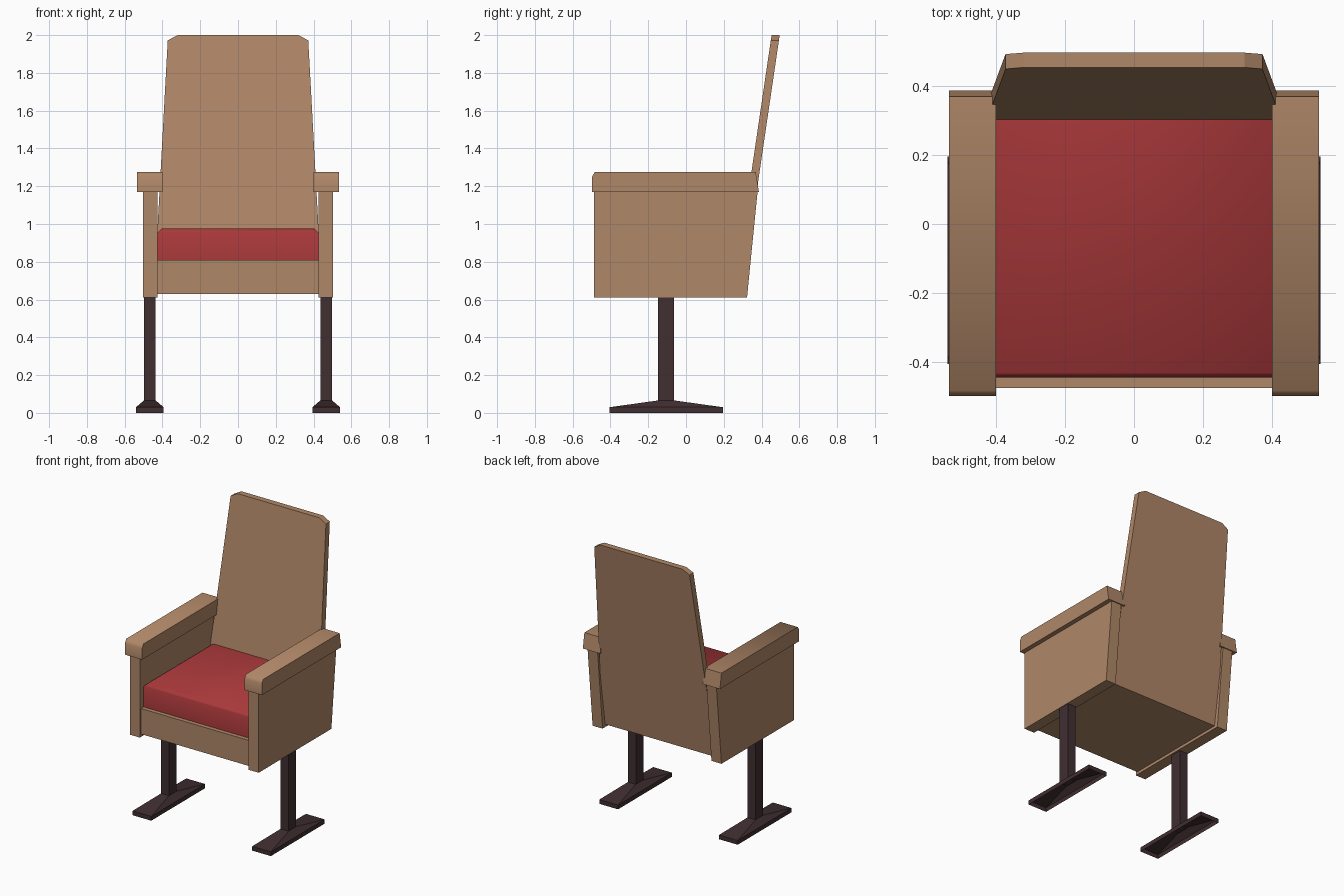
import bpy, bmesh, math

if "Cube" in bpy.data.objects:
    bpy.data.objects.remove(bpy.data.objects["Cube"])


def material(name, rgb):
    m = bpy.data.materials.new(name)
    m.diffuse_color = (*rgb, 1)
    m.use_nodes = True
    m.node_tree.nodes["Principled BSDF"].inputs["Base Color"].default_value = m.diffuse_color
    return m


WOOD = material("tan wood", (0.43, 0.242, 0.137))
RED = material("red fabric", (0.40, 0.04, 0.043))
DARK = material("dark metal", (0.052, 0.028, 0.031))


def finish(name, bm, mat, smooth=None):
    bmesh.ops.recalc_face_normals(bm, faces=bm.faces)
    me = bpy.data.meshes.new(name)
    bm.to_mesh(me)
    bm.free()
    me.materials.append(mat)
    ob = bpy.data.objects.new(name, me)
    bpy.context.collection.objects.link(ob)
    if smooth:
        bpy.ops.object.select_all(action='DESELECT')
        ob.select_set(True)
        bpy.context.view_layer.objects.active = ob
        bpy.ops.object.shade_smooth_by_angle(angle=math.radians(smooth))
    return ob


def loft(name, rings, mat, smooth=None, bottom=True, top=True):
    """Skin a stack of equal-length point rings."""
    bm = bmesh.new()
    vs = [[bm.verts.new(p) for p in r] for r in rings]
    n = len(vs[0])
    for a, b in zip(vs, vs[1:]):
        for i in range(n):
            j = (i + 1) % n
            bm.faces.new((a[i], a[j], b[j], b[i]))
    if bottom:
        bm.faces.new(vs[0][::-1])
    if top:
        bm.faces.new(vs[-1])
    return finish(name, bm, mat, smooth)


def side_profile(name, yz, x0, x1, mat, smooth=None):
    """Extrude a y-z outline along x."""
    return loft(name, [[(x, y, z) for y, z in yz] for x in (x0, x1)], mat, smooth)


def rect(x0, x1, y0, y1, z):
    return [(x0, y0, z), (x1, y0, z), (x1, y1, z), (x0, y1, z)]


# Seat base, with its back end following the lean of the backrest
side_profile("seat_base", [(-0.475, 0.63), (0.27, 0.63), (0.297, 0.81), (-0.475, 0.81)],
             -0.425, 0.425, WOOD)

# Cushion with chamfered top edge
loft("seat_cushion", [rect(-0.425, 0.425, -0.445, 0.29, 0.81),
                      rect(-0.425, 0.425, -0.445, 0.31, 0.955),
                      rect(-0.405, 0.405, -0.43, 0.31, 0.975)], RED, 60)

# Leaning, tapered backrest with clipped top corners
LEAN = 0.147
outline = [(-0.445, 0.63), (0.445, 0.63), (0.372, 1.972), (0.32, 2.0),
           (-0.32, 2.0), (-0.372, 1.972)]
loft("backrest", [[(x, y + (z - 2.0) * LEAN, z) for x, z in outline]
                  for y in (0.453, 0.496)], WOOD)

for s, side in ((-1, "left"), (1, "right")):
    # Side panel
    side_profile(side + "_side_panel",
                 [(-0.488, 0.61), (0.323, 0.61), (0.379, 1.172), (-0.488, 1.172)],
                 s * 0.425, s * 0.503, WOOD)
    # Armrest
    side_profile(side + "_armrest",
                 [(-0.498, 1.17), (0.386, 1.17), (0.369, 1.276), (-0.482, 1.276),
                  (-0.498, 1.25)], s * 0.40, s * 0.535, WOOD, 60)
    # Leg post
    cx = s * 0.467
    loft(side + "_leg_post", [rect(cx - 0.031, cx + 0.031, -0.147, -0.063, z)
                              for z in (0.06, 0.612)], DARK)
    # Spreading foot, open underneath
    fx = s * 0.467
    loft(side + "_foot", [rect(fx - 0.073, fx + 0.073, -0.405, 0.195, 0.0),
                          rect(fx - 0.073, fx + 0.073, -0.405, 0.195, 0.03),
                          rect(fx - 0.031, fx + 0.031, -0.147, -0.063, 0.066)],
         DARK, bottom=False)
